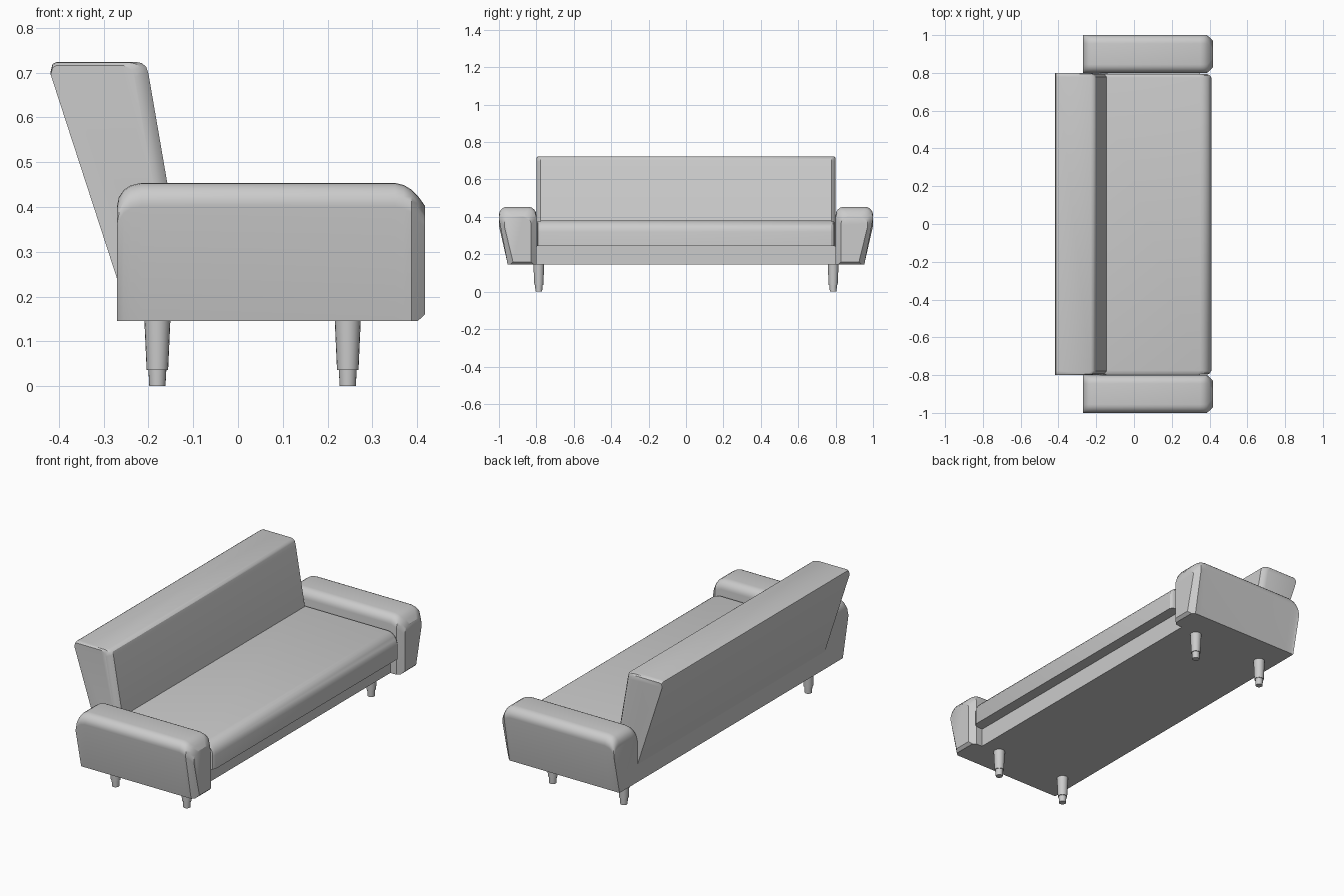
import bpy, bmesh, math

if "Cube" in bpy.data.objects:
    bpy.data.objects.remove(bpy.data.objects["Cube"])


def loft(name, sections, angle=32):
    """Skin a list of equal-length point rings and cap both ends."""
    bm = bmesh.new()
    rings = [[bm.verts.new(p) for p in s] for s in sections]
    n = len(rings[0])
    for a, b in zip(rings, rings[1:]):
        for i in range(n):
            j = (i + 1) % n
            bm.faces.new((a[i], a[j], b[j], b[i]))
    bm.faces.new(rings[0])
    bm.faces.new(rings[-1])
    bmesh.ops.recalc_face_normals(bm, faces=bm.faces)
    me = bpy.data.meshes.new(name)
    bm.to_mesh(me)
    bm.free()
    ob = bpy.data.objects.new(name, me)
    bpy.context.collection.objects.link(ob)
    bpy.ops.object.select_all(action='DESELECT')
    ob.select_set(True)
    bpy.context.view_layer.objects.active = ob
    bpy.ops.object.shade_smooth_by_angle(angle=math.radians(angle))
    return ob


def arc(cx, cz, r, start, end, steps=6):
    out = []
    for k in range(steps + 1):
        a = math.radians(start + (end - start) * k / steps)
        out.append((cx + r * math.cos(a), cz + r * math.sin(a)))
    return out


def extrude_y(name, stations):
    """Stations are (y, xz profile) pairs."""
    return loft(name, [[(x, y, z) for x, z in prof] for y, prof in stations])


# Base platform
base = [(-0.27, 0.145), (0.35, 0.145), (0.35, 0.245), (-0.27, 0.245)]
extrude_y("base", [(-0.8, base), (0.8, base)])


# Seat cushion with rounded front edge
def seat_profile(inset):
    front, top, r = 0.41 - inset, 0.38 - inset * 0.3, 0.06
    return ([(-0.2, 0.245), (front, 0.245)]
            + arc(front - r, top - r, r, 0, 90) + [(-0.2, top)])


extrude_y("seat", [(y, seat_profile(i)) for y, i in
          ((-0.797, 0.022), (-0.79, 0.008), (-0.775, 0), (0.775, 0), (0.787, 0.008), (0.793, 0.022))])


# Leaning backrest with softened front edges
def back_profile(inset, drop):
    s, t = inset, drop
    return [(-0.27, 0.24), (-0.121 - s, 0.24), (-0.2 - s, 0.698 - t),
            (-0.205 - s, 0.713 - t), (-0.215 - s, 0.721 - t),
            (-0.228 - s, 0.724 - t), (-0.405, 0.724 - t),
            (-0.414, 0.719 - t), (-0.418, 0.703 - t)]


extrude_y("backrest", [(y, back_profile(i, d)) for y, i, d in
          ((-0.8, 0.03, 0.008), (-0.793, 0.012, 0.002), (-0.778, 0, 0),
           (0.778, 0, 0), (0.793, 0.012, 0.002), (0.8, 0.03, 0.008))])


# Armrests: tapered outside, rounded top, chamfered front
def arm_section(x, top, inset, bottom, side):
    r = 0.045
    pts = [(0.8 + inset, bottom), (0.953 - inset, bottom)]
    pts += arc(1.0 - inset - r, top - r, r, -9, 90)
    pts += arc(0.8 + inset + r, top - r, r, 90, 180)
    return [(x, side * y, z) for y, z in pts]


arm_stations = [(-0.27, 0.402, 0, 0.145), (-0.266, 0.422, 0, 0.145),
                (-0.255, 0.438, 0, 0.145), (-0.24, 0.448, 0, 0.145),
                (-0.215, 0.454, 0, 0.145), (0.35, 0.454, 0, 0.145),
                (0.37, 0.449, 0, 0.145), (0.387, 0.439, 0, 0.145),
                (0.402, 0.424, 0.014, 0.146), (0.417, 0.403, 0.028, 0.16)]
for label, side in (("left", -1), ("right", 1)):
    loft(label + "_armrest", [arm_section(*s, side) for s in arm_stations])

# Tapered legs with narrow foot tips
leg_rings = [(0.018, 0), (0.02, 0.036), (0.024, 0.036), (0.029, 0.146)]
for row, x in (("back", -0.18), ("front", 0.245)):
    for label, y in (("left", -0.787), ("right", 0.787)):
        loft(f"{row}_{label}_leg",
             [[(x + r * math.cos(k * math.tau / 20), y + r * math.sin(k * math.tau / 20), z)
               for k in range(20)] for r, z in leg_rings])
